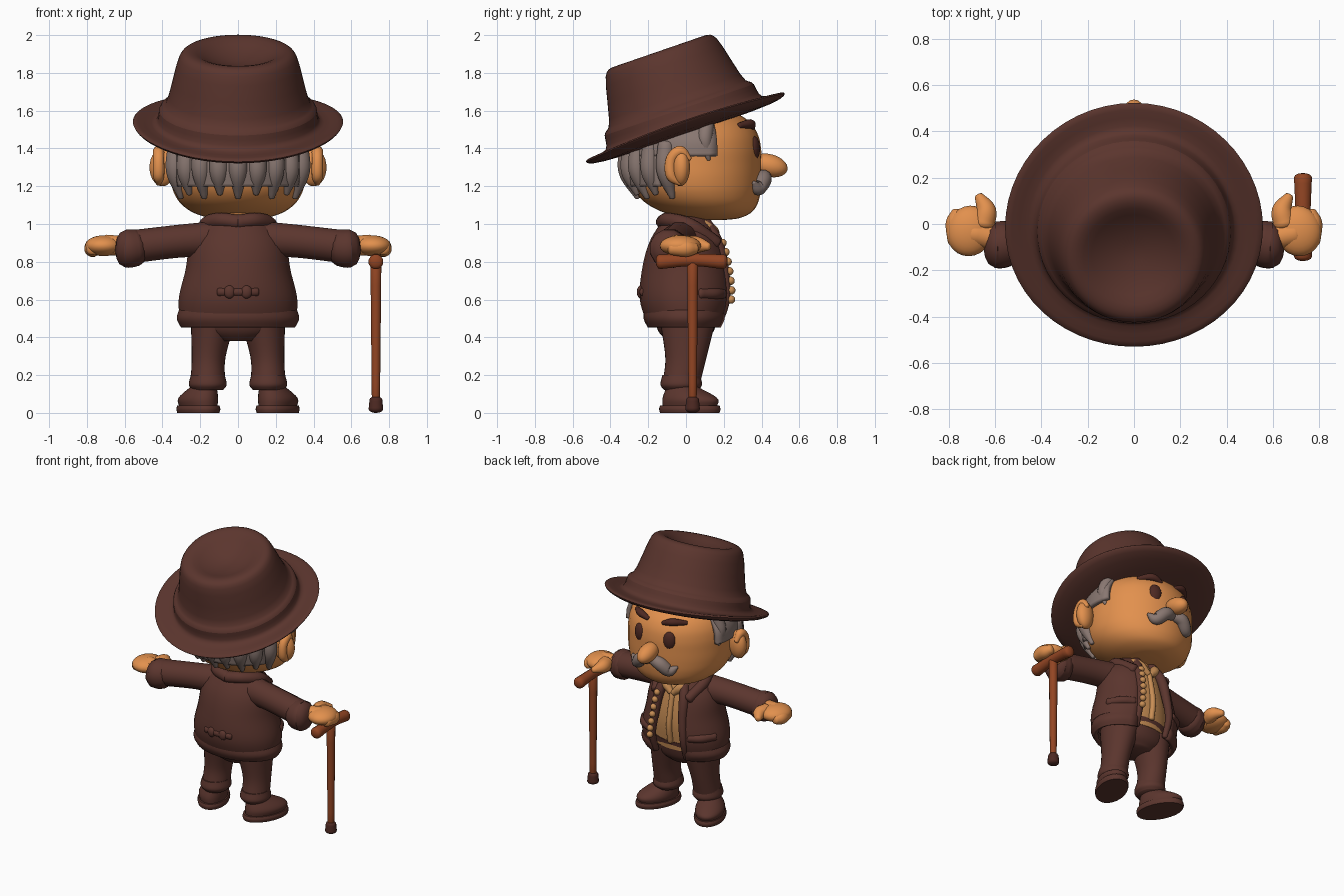
import bpy, bmesh
from math import sin, cos, pi, radians
from mathutils import Vector, Matrix

if "Cube" in bpy.data.objects:
    bpy.data.objects.remove(bpy.data.objects["Cube"])


def material(name, red, green, blue):
    mat = bpy.data.materials.new(name)
    mat.use_nodes = True
    mat.diffuse_color = (red, green, blue, 1)
    shader = mat.node_tree.nodes["Principled BSDF"]
    shader.inputs["Base Color"].default_value = mat.diffuse_color
    shader.inputs["Roughness"].default_value = 0.8
    return mat


cloth = material("dark brown cloth", .105, .036, .027)
umber = material("deep brown", .075, .022, .016)
flesh = material("warm skin", .76, .28, .075)
wood = material("cane wood", .29, .06, .017)
silver = material("grey hair", .25, .185, .165)
linen = material("tan shirt", .58, .27, .09)


def finish(name, bm, mat, mirror=False, thickness=0):
    """Turn a bmesh into a smooth object with sharp corners."""
    bmesh.ops.recalc_face_normals(bm, faces=bm.faces)
    for face in bm.faces:
        face.smooth = True
    for edge in bm.edges:
        edge.smooth = not edge.is_manifold or edge.calc_face_angle() < 1
    mesh = bpy.data.meshes.new(name)
    bm.to_mesh(mesh)
    bm.free()
    mesh.materials.append(mat)
    obj = bpy.data.objects.new(name, mesh)
    bpy.context.collection.objects.link(obj)
    if mirror:
        obj.modifiers.new("mirror", 'MIRROR').use_mirror_merge = False
    if thickness:
        shell = obj.modifiers.new("thickness", 'SOLIDIFY')
        shell.thickness, shell.offset = thickness, 0
    return obj


def spline(points, steps=6):
    """Smooth run of vectors through the given ones."""
    points = [Vector(p) for p in points]
    ends = [points[0] * 2 - points[1], *points, points[-1] * 2 - points[-2]]
    run = []
    for a, b, c, d in zip(ends, ends[1:], ends[2:], ends[3:]):
        for k in range(steps):
            t = k / steps
            run.append(b + ((c - a) + ((a * 2 - b * 5 + c * 4 - d) + (b * 3 - c * 3 + d - a) * t) * t) * t / 2)
    return run + points[-1:]


def bridge(name, rings, mat, closed=True, **options):
    """Join a list of point rings into a skin, capped when closed."""
    bm = bmesh.new()
    loops = [[bm.verts.new(point) for point in ring] for ring in rings]
    count = len(loops[0])
    for low, high in zip(loops, loops[1:]):
        for i in range(count if closed else count - 1):
            j = (i + 1) % count
            bm.faces.new((low[i], low[j], high[j], high[i]))
    if closed:
        bm.faces.new(loops[0])
        bm.faces.new(loops[-1])
    return finish(name, bm, mat, **options)


def stack(name, sections, mat, centre=(0, 0), gap=0, turn=0, **options):
    """Level ovals (z, width, depth, x, y); gap in degrees opens the +y side."""
    count = 32
    spin = Matrix.Rotation(radians(turn), 3, 'Z')
    rings = []
    for z, width, depth, x, y in spline([(*s, *centre)[:5] for s in sections]):
        ring = []
        for i in range(count):
            share = i / (count - 1 if gap else count)
            angle = radians(90 + gap + (360 - gap * 2) * share)
            ring.append(Vector((x, y, z)) + spin @ Vector((width * cos(angle), depth * sin(angle), 0)))
        rings.append(ring)
    return bridge(name, rings, mat, closed=not gap, **options)


def tube(name, path, radii, mat, **options):
    """Round sweep with domed ends along a smooth path."""
    run = spline([(*p, r) for p, r in zip(path, radii)])
    first, last = (run[1] - run[0]).xyz.normalized(), (run[-1] - run[-2]).xyz.normalized()
    dome = [radians(a) for a in (80, 55, 30)]
    head = [(run[0].xyz - first * run[0].w * sin(a) / 2, run[0].w * cos(a)) for a in dome]
    tail = [(run[-1].xyz + last * run[-1].w * sin(a) / 2, run[-1].w * cos(a)) for a in reversed(dome)]
    body = head + [(p.xyz, p.w) for p in run] + tail
    side, count, rings = first.orthogonal(), 12, []
    for i, (point, radius) in enumerate(body):
        along = (body[min(i + 1, len(body) - 1)][0] - body[max(i - 1, 0)][0]).normalized()
        side = (side - along * side.dot(along)).normalized()
        other = along.cross(side)
        turns = [2 * pi * k / count for k in range(count)]
        rings.append([point + (side * cos(a) + other * sin(a)) * radius for a in turns])
    return bridge(name, rings, mat, **options)


def ball(name, place, size, mat, tip=0, turn=0, **options):
    """Ellipsoid tipped about x, then turned about z."""
    bm = bmesh.new()
    bmesh.ops.create_uvsphere(bm, u_segments=24, v_segments=14, radius=1)
    spin = Matrix.Rotation(radians(turn), 4, 'Z') @ Matrix.Rotation(radians(tip), 4, 'X')
    bm.transform(Matrix.Translation(place) @ spin @ Matrix.Diagonal((*size, 1)))
    return finish(name, bm, mat, **options)


# Hat: turned profile with rolled brim, band and dented top, tilted up toward the face
brim, base, top, tall, band, lip = .57, .4, .3, .44, .12, .025
profile = [(lip, -lip), (base, -lip), (brim - lip, -lip / 2), (brim, lip / 2), (brim - lip, lip),
           (base + lip * 2, lip), (base + lip, lip * 2), (base + lip, band), (base, band + lip / 2),
           (base - lip, band + lip), (top + lip, tall - lip * 2), (top, tall - lip / 2),
           (top - lip, tall), (top - lip * 3, tall), (top / 2, tall - lip * 2), (lip, tall - lip * 3)]
tilt = Matrix.Translation((0, 0, 1.5)) @ Matrix.Rotation(radians(19), 4, 'X')
turns = [2 * pi * k / 28 for k in range(28)]
hat = bridge("hat", [[tilt @ Vector((r * cos(a), r * sin(a), h + max(0, r - base - lip) * cos(a) ** 2 / 4))
                      for a in turns] for r, h in profile], cloth)
hat.modifiers.new("smooth", 'SUBSURF').levels = 1


# Head: rounded block whose jaw moves forward toward the chin
def skull(z, grow=0):
    t = (z - 1.32) / .3
    swell = (1 - abs(t) ** 3) ** .4
    return z, .36 * swell + grow, .35 * swell + grow, 0, .05 + max(0, -t) ** 3 / 10


stack("head", [skull(1.32 - .299 * cos(pi * i / 12)) for i in range(13)], flesh)
stack("neck", [(.94, .12, .11), (1.1, .11, .11)], flesh)
ball("nose", (0, .44, 1.31), (.06, .1, .06), flesh, tip=-14)
ball("ears", (.4, -.03, 1.3), (.07, .05, .1), flesh, turn=15, mirror=True)
rim_angles = [radians(a) for a in range(-90, 151, 60)]
tube("ear_rims", [(.42, -.03 - .055 * cos(a), 1.3 + .085 * sin(a)) for a in rim_angles],
     [.015, .03, .03, .03, .015], flesh, mirror=True)
ball("eyes", (.12, .36, 1.4), (.045, .03, .065), umber, turn=-20, mirror=True)
tube("eyebrows", [(.06, .35, 1.51), (.13, .34, 1.53), (.2, .28, 1.52)], [.015, .025, .015], umber, mirror=True)
tube("moustache", [(0, .4, 1.25), (.07, .41, 1.24), (.13, .38, 1.19), (.18, .36, 1.22)],
     [.03, .045, .04, .01], silver, mirror=True)

# Hair: bands that follow the head, hanging locks and sideburns
stack("hair_band", [skull(z, .015) for z in (1.36, 1.45, 1.55)], silver, gap=72, thickness=.03)
stack("hair_back", [skull(z, .015) for z in (1.2, 1.3, 1.42)], silver, gap=122, thickness=.03)
for i in range(9):
    angle = radians(16 * (i - 4) - 90)
    levels = [skull(z, .01) for z in (1.42, 1.28, 1.14 + i % 2 / 50)]
    tube("hair_lock", [(w * cos(angle), y + d * sin(angle), z) for z, w, d, x, y in levels],
         [.045, .05, .015], silver)
tube("sideburns", [(.32, .11, 1.53), (.35, .1, 1.44), (.35, .12, 1.34)], [.04, .04, .01], silver, mirror=True)

# Shirt with collar and placket
stack("shirt", [(.5, .24, .17), (.7, .23, .19), (.9, .18, .16), (1.03, .1, .1)], linen)
tube("shirt_collar", [(.01, .16, .91), (.07, .13, .97), (.1, 0, 1.03)], [.02, .035, .03], linen, mirror=True)
tube("shirt_placket", [(0, .18, .56), (0, .195, .7), (0, .155, .91)], [.02, .02, .02], linen)

# Open jacket: the lapels and beads follow its front edge
coat = [(.47, .29, .19), (.6, .3, .23), (.75, .265, .22), (.9, .235, .18), (1.03, .14, .1)]
opening = 25
edge = [(w * sin(radians(opening)), d * cos(radians(opening)), z) for z, w, d in coat]
stack("jacket", coat, cloth, gap=opening, thickness=.03)
stack("jacket_hem", [(.46, .29, .19), (.5, .31, .21), (.54, .3, .21)], cloth, gap=opening, thickness=.03)
tube("jacket_lapels", edge, [.02, .025, .03, .035, .03], cloth, mirror=True)
tube("jacket_collar", [(0, -.12, 1.01), (.1, -.09, 1.02), (.17, .02, .99), (.13, .16, .9)],
     [.04, .04, .04, .035], cloth, mirror=True)
for point in spline(edge)[6:20:2]:
    ball("lapel_bead", point + Vector((0, .03, 0)), (.022, .022, .022), linen)
tube("pocket_flaps", [(.28, .07, .63), (.23, .15, .63), (.16, .19, .63)], [.03, .03, .03], cloth, mirror=True)
tube("half_belt", [(-.1, -.22, .64), (0, -.23, .64), (.1, -.22, .64)], [.025, .025, .025], cloth)
ball("belt_clasps", (.045, -.24, .64), (.03, .02, .035), cloth, mirror=True)

# Sleeves with cuffs, and hands
tube("sleeves", [(.1, -.02, .92), (.3, -.05, .91), (.56, -.08, .88)], [.1, .09, .09], cloth, mirror=True)
tube("cuffs", [(.54, -.08, .875), (.58, -.09, .87), (.6, -.09, .87)], [.1, .105, .1], cloth, mirror=True)
tube("wrists", [(.56, -.07, .88), (.7, -.04, .89)], [.055, .055], flesh, mirror=True)
ball("palms", (.71, -.03, .885), (.1, .11, .055), flesh, turn=15, mirror=True)
tube("thumbs", [(.65, 0, .89), (.64, .06, .89), (.67, .12, .88)], [.05, .045, .02], flesh, mirror=True)
tube("fingers", [(.77, -.08, .87), (.77, 0, .87), (.76, .05, .87)], [.035, .045, .03], flesh, mirror=True)

# Trousers, turn-ups and shoes
stack("trouser_hips", [(.38, .12, .1), (.44, .23, .15), (.56, .25, .18)], cloth)
stack("trouser_legs", [(.5, .12, .15, .13, .01), (.3, .09, .11, .155, 0), (.18, .09, .1, .16, -.02)],
      cloth, mirror=True)
stack("turn_ups", [(.12, .08, .09), (.15, .1, .11), (.2, .09, .1)], cloth, centre=(.16, -.025), mirror=True)
stack("shoe_soles", [(0, .1, .165), (.02, .105, .17), (.04, .1, .165)], cloth,
      centre=(.21, .02), turn=-22, mirror=True)
stack("shoe_uppers", [(.03, .09, .15, .21, .02), (.08, .095, .15, .21, .02), (.15, .06, .07, .175, -.03)],
      cloth, turn=-22, mirror=True)

# Walking cane
reach = .035
tube("cane_shaft", [(.73, reach, .03), (.73, reach, .8)], [.022, .03], wood)
tube("cane_handle", [(.73, -.14, .8), (.73, reach, .81), (.73, .2, .8)], [.04, .034, .04], wood)
tube("cane_foot", [(.73, reach, .02), (.73, reach, .07)], [.04, .035], umber)
